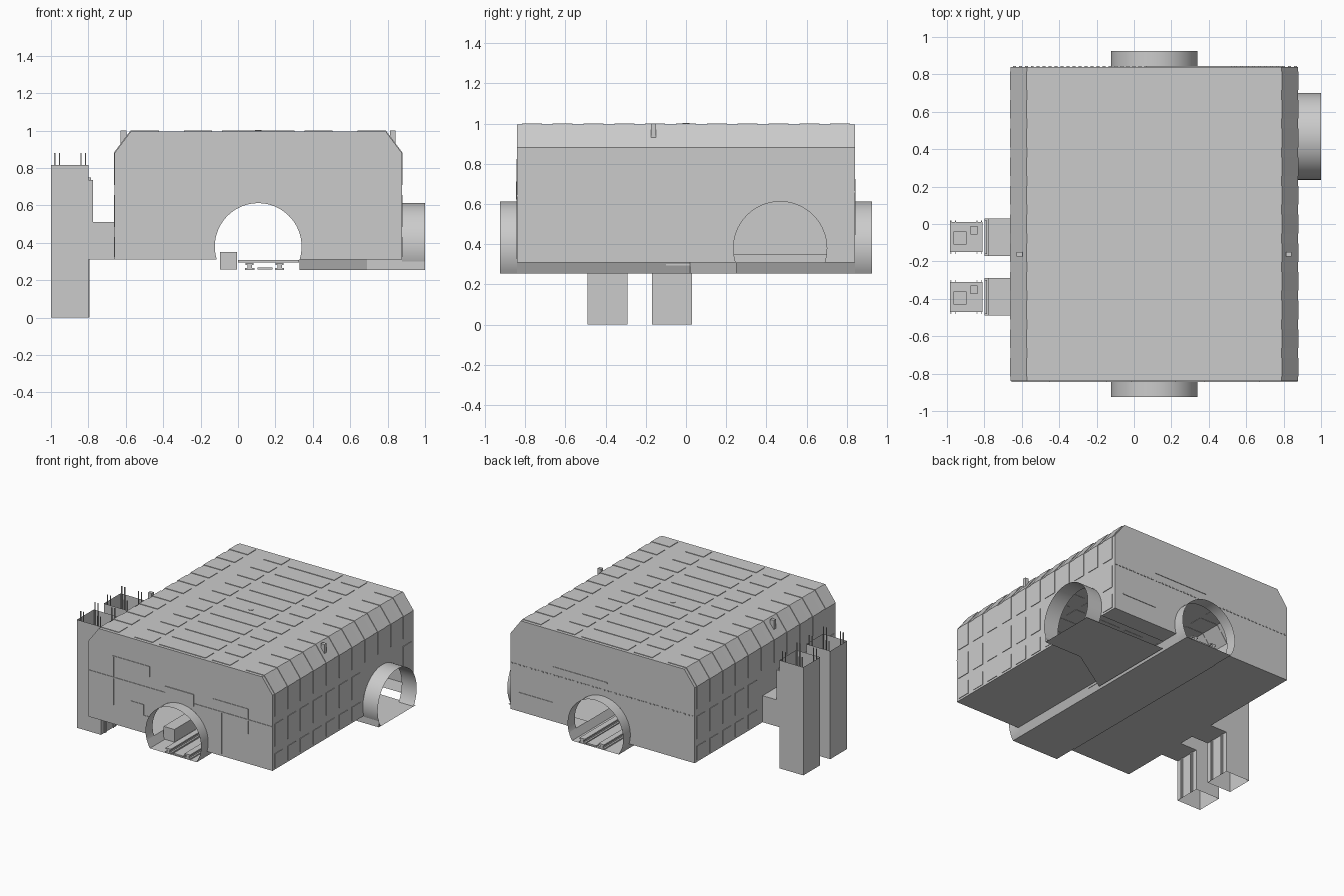
import bpy, bmesh
from math import cos, sin, asin, pi

if "Cube" in bpy.data.objects:
    bpy.data.objects.remove(bpy.data.objects["Cube"])

X0, X1, Y, ZF, ZT = -0.66, 0.876, 0.84, 0.31, 0.996   # hall shell limits
CX, CY, CZ, R = 0.108, 0.468, 0.38, 0.232             # tunnel centres and radius
MAP = {'x': lambda p, t: (t, p[0], p[1]),
       'y': lambda p, t: (p[0], t, p[1]),
       'z': lambda p, t: (p[0], p[1], t)}


def sweep(bm, pts, axis, a, b, closed=True):
    """Extrude a profile along an axis; open profiles give plain sheets."""
    lo = [bm.verts.new(MAP[axis](p, a)) for p in pts]
    hi = [bm.verts.new(MAP[axis](p, b)) for p in pts]
    n = len(pts)
    for i in range(n if closed else n - 1):
        j = (i + 1) % n
        bm.faces.new((lo[i], lo[j], hi[j], hi[i]))
    if closed:
        bm.faces.new(lo[::-1])
        bm.faces.new(hi)


def sheet(bm, pts, axis, t):
    bm.faces.new([bm.verts.new(MAP[axis](p, t)) for p in pts])


def box(bm, x0, x1, y0, y1, z0, z1):
    sweep(bm, [(x0, y0), (x1, y0), (x1, y1), (x0, y1)], 'z', z0, z1)


def finish(name, bm, smooth=False):
    bmesh.ops.recalc_face_normals(bm, faces=bm.faces[:])
    me = bpy.data.meshes.new(name)
    bm.to_mesh(me)
    bm.free()
    ob = bpy.data.objects.new(name, me)
    bpy.context.collection.objects.link(ob)
    if smooth:
        bpy.ops.object.select_all(action='DESELECT')
        ob.select_set(True)
        bpy.context.view_layer.objects.active = ob
        bpy.ops.object.shade_smooth_by_angle()
    return ob


def arch(c, zlow, n=48):
    """Arc from the right springing point over the top to the left."""
    a0 = asin((zlow - CZ) / R)
    return [(c + R * cos(a0 + (pi - 2 * a0) * i / n),
             CZ + R * sin(a0 + (pi - 2 * a0) * i / n)) for i in range(n + 1)]


# Hall shell: chamfered roof, left wall, right wall and end walls with arches
bm = bmesh.new()
roofline = [(X0, ZF), (X0, 0.88), (-0.573, ZT), (0.789, ZT), (X1, 0.88)]
sweep(bm, roofline, 'y', -Y, Y, closed=False)
for y in (-Y, Y):
    sheet(bm, roofline + [(X1, ZF)] + arch(CX, ZF), 'y', y)
sheet(bm, [(-Y, ZF), (-Y, 0.88), (Y, 0.88), (Y, ZF)] + arch(CY, ZF), 'x', X1)
bmesh.ops.remove_doubles(bm, verts=bm.verts[:], dist=1e-5)
finish("hall_shell", bm)

# Floor with the main track trench and the side branch trench
bm = bmesh.new()
sweep(bm, [(X0, ZF), (-0.113, ZF)], 'y', -Y, Y, closed=False)
sweep(bm, [(-0.113, ZF), (-0.087, 0.255), (0.303, 0.255), (0.329, ZF)], 'y', -0.925, 0.925, closed=False)
sheet(bm, [(0.329, -Y), (X1, -Y), (X1, 0.24), (0.69, 0.24), (0.329, 0.02)], 'z', ZF)
sheet(bm, [(0.329, 0.7), (X1, 0.7), (X1, Y), (0.329, Y)], 'z', ZF)
branch = [(0.329, 0.02), (0.69, 0.25), (1.0, 0.25), (1.0, 0.69), (0.329, 0.7)]
sheet(bm, branch, 'z', 0.255)
for p, q in zip(branch[:2], branch[1:3]):
    bm.faces.new([bm.verts.new((*v, z)) for v, z in ((p, 0.255), (q, 0.255), (q, ZF), (p, ZF))])
finish("floor_and_trenches", bm)

# Tunnel stubs
for name, axis, c, a, b in (("front_tunnel", 'y', CX, -0.925, -Y), ("back_tunnel", 'y', CX, Y, 0.925),
                            ("side_tunnel", 'x', CY, X1, 1.0)):
    bm = bmesh.new()
    sweep(bm, arch(c, 0.255), axis, a, b, closed=False)
    finish(name, bm, smooth=True)

# Rails in the main trench, centre rail, kerb and cross plate
bm = bmesh.new()
for c in (0.062, 0.222):
    box(bm, c - 0.025, c + 0.025, -0.92, 0.92, 0.255, 0.264)
    box(bm, c - 0.012, c + 0.012, -0.92, 0.92, 0.264, 0.282)
    box(bm, c - 0.022, c + 0.022, -0.92, 0.92, 0.282, 0.292)
box(bm, 0.105, 0.185, -0.92, 0.92, 0.258, 0.268)
finish("rails", bm)
bm = bmesh.new()
box(bm, -0.095, -0.005, -0.75, 0.75, 0.257, 0.352)
finish("platform_kerb", bm)
bm = bmesh.new()
box(bm, 0.0, 0.325, -0.1, 0.1, 0.295, 0.308)
finish("cross_plate", bm)

# Raised cladding in 11 rows: roof strips, folded eave panels, wall panels
bm = bmesh.new()
for i in range(-5, 6):
    c = i * 0.1533
    y0, y1 = c - 0.05, c + 0.05
    for x0, x1 in ((-0.29, -0.14), (-0.085, 0.301), (0.356, 0.506)):
        box(bm, x0, x1, y0, y1, ZT - 0.002, 1.0)
    for s in (-1, 1):
        fold = [(0.53, 1.0), (0.683, 1.0), (0.772, 0.881), (0.772, 0.71),
                (0.766, 0.71), (0.766, 0.879), (0.68, 0.994), (0.53, 0.994)]
        sweep(bm, [(CX + s * u, z) for u, z in fold], 'y', y0, y1)
        for z0, z1 in ((0.325, 0.43), (0.485, 0.655)):
            if s > 0 and 0.2 < c < 0.7:      # clear of the side tunnel
                continue
            if s < 0 and (-0.5 < c < -0.28 or -0.18 < c < 0.04):  # clear of lift links
                continue
            a, b = sorted((CX + s * 0.766, CX + s * 0.772))
            box(bm, a, b, y0, y1, z0, z1)
finish("cladding_panels", bm)

# Roof fittings: a post on each eave and a central vent
bm = bmesh.new()
for s in (-1, 1):
    a, b = sorted((CX + s * 0.705, CX + s * 0.735))
    box(bm, a, b, -0.175, -0.15, 0.93, 1.0)
finish("eave_posts", bm)
bm = bmesh.new()
sweep(bm, [(CX + 0.018 * cos(pi * k / 6), 0.018 * sin(pi * k / 6)) for k in range(12)], 'z', 0.995, 1.003)
finish("roof_vent", bm)


def conduits(name, runs, y):
    """Thin strips on an end wall, each run a chain of (x, z) points."""
    bm = bmesh.new()
    w, t = 0.004, 0.004
    for run in runs:
        for (xa, za), (xb, zb) in zip(run, run[1:]):
            box(bm, min(xa, xb) - w, max(xa, xb) + w, y - t, y + t, min(za, zb) - w, max(za, zb) + w)
    finish(name, bm)


conduits("front_conduits", [
    [(-0.65, 0.66), (-0.02, 0.66)], [(-0.45, 0.82), (-0.45, 0.46)], [(-0.45, 0.82), (-0.15, 0.82), (-0.15, 0.75)],
    [(0.225, 0.64), (0.87, 0.64)], [(0.45, 0.64), (0.45, 0.33)], [(0.38, 0.72), (0.67, 0.72), (0.67, 0.54)],
    [(-0.3, 0.52), (-0.2, 0.52), (-0.2, 0.44), (-0.14, 0.44)]], -Y)
conduits("back_conduits", [[(0.07, 0.72), (0.52, 0.72), (0.52, 0.45), (0.8, 0.45)]], Y)

# Row of small fixings across the back wall
bm = bmesh.new()
for k in range(48):
    x = -0.64 + k * 0.032
    box(bm, x - 0.008, x + 0.008, Y - 0.003, Y + 0.004, 0.656, 0.664)
finish("back_fixings", bm)

# Plate above the front tunnel
bm = bmesh.new()
box(bm, -0.015, 0.222, -0.846, -0.836, 0.622, 0.712)
finish("front_plate", bm)

# Two lift shafts with links, frames, guide rods and cars
for n, c in enumerate((-0.07, -0.39), 1):
    h = 0.1
    bm = bmesh.new()
    ring = [(-1.0, c - h), (-0.8, c - h), (-0.8, c + h), (-1.0, c + h), (-1.0, c - h)]
    sweep(bm, ring, 'z', 0.0, 0.815, closed=False)
    bmesh.ops.remove_doubles(bm, verts=bm.verts[:], dist=1e-5)
    finish(f"lift_shaft_{n}", bm)
    bm = bmesh.new()
    box(bm, -0.8, X0, c - h, c + h, ZF, 0.51)
    box(bm, -0.8, -0.775, c - h, c + h, 0.505, 0.735)
    box(bm, -0.8, -0.785, c - 0.09, c + 0.09, 0.735, 0.75)
    finish(f"lift_link_{n}", bm)
    bm = bmesh.new()
    for s in (-1, 1):
        for d in (0.045, 0.06):
            box(bm, -0.8, -0.794, c + s * d - 0.004, c + s * d + 0.004, 0.0, ZF)
        for x in (-0.98, -0.955, -0.84, -0.815):
            box(bm, x - 0.003, x + 0.003, c + s * 0.085 - 0.003, c + s * 0.085 + 0.003, ZF, 0.88)
    finish(f"lift_guides_{n}", bm)
    bm = bmesh.new()
    box(bm, -0.985, -0.81, c - 0.08, c + 0.08, ZF, 0.52)
    box(bm, -0.965, -0.895, c - 0.04, c + 0.03, 0.52, 0.535)
    box(bm, -0.875, -0.838, c + 0.015, c + 0.06, 0.52, 0.54)
    finish(f"lift_car_{n}", bm)
